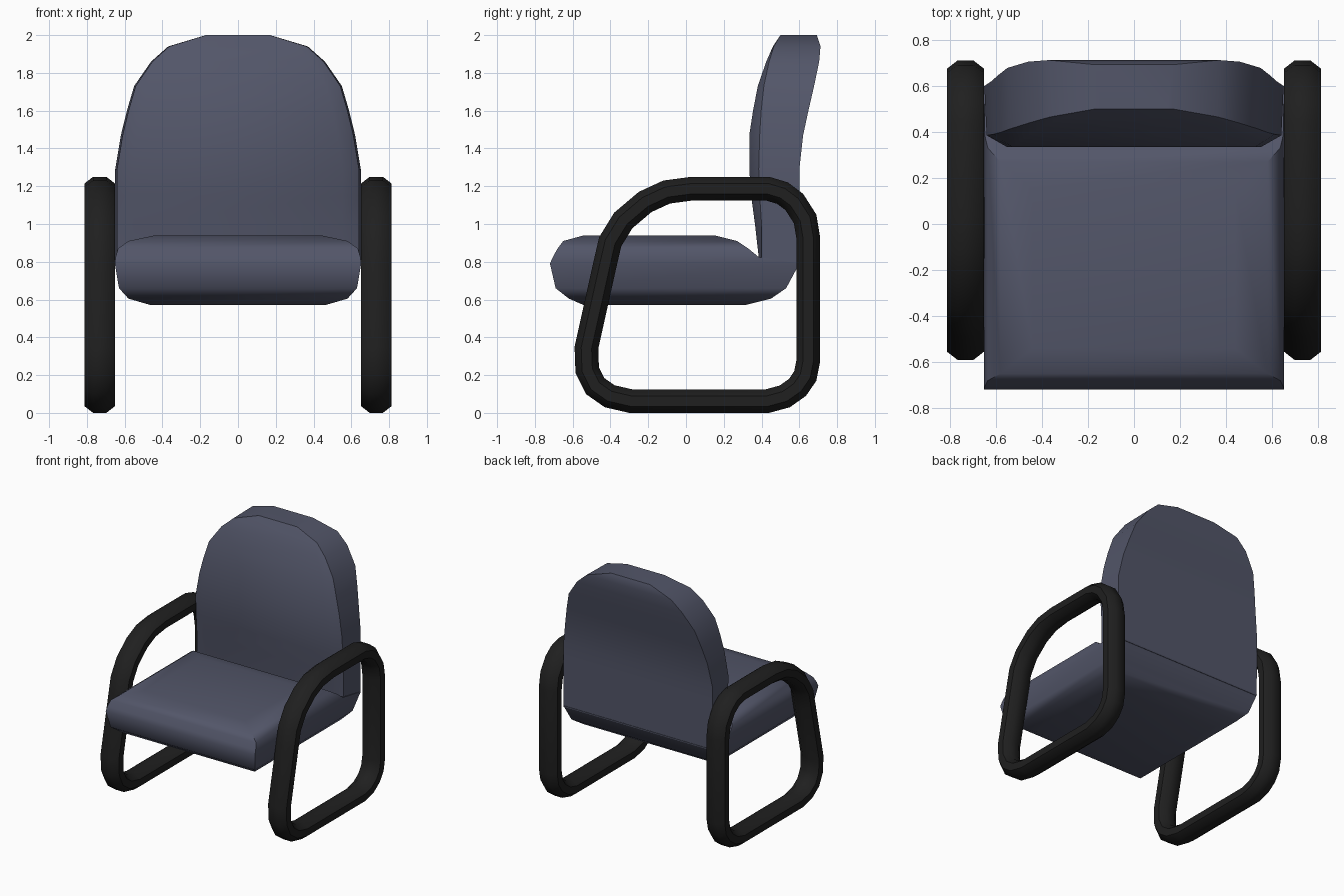
import bpy, bmesh, math
from mathutils import Vector

if "Cube" in bpy.data.objects:
    bpy.data.objects.remove(bpy.data.objects["Cube"])


def material(name, rgb):
    m = bpy.data.materials.new(name)
    m.diffuse_color = (*rgb, 1)
    m.use_nodes = True
    m.node_tree.nodes["Principled BSDF"].inputs["Base Color"].default_value = m.diffuse_color
    return m


FABRIC = material("slate blue fabric", (0.085, 0.092, 0.14))
BLACK = material("black plastic", (0.014, 0.014, 0.014))


def loft(name, rings, mat, closed=False, angle=35):
    """Skin a list of equal-sized rings, capped unless closed into a loop."""
    bm = bmesh.new()
    vs = [[bm.verts.new(p) for p in r] for r in rings]
    n, m = len(rings), len(rings[0])
    for i in range(n if closed else n - 1):
        a, b = vs[i], vs[(i + 1) % n]
        for j in range(m):
            k = (j + 1) % m
            bm.faces.new((a[j], a[k], b[k], b[j]))
    if not closed:
        bm.faces.new(vs[0])
        bm.faces.new(vs[-1])
    bmesh.ops.recalc_face_normals(bm, faces=bm.faces)
    me = bpy.data.meshes.new(name)
    bm.to_mesh(me)
    bm.free()
    me.materials.append(mat)
    ob = bpy.data.objects.new(name, me)
    bpy.context.collection.objects.link(ob)
    bpy.ops.object.select_all(action='DESELECT')
    ob.select_set(True)
    bpy.context.view_layer.objects.active = ob
    bpy.ops.object.shade_smooth_by_angle(angle=math.radians(angle))
    return ob


# Seat cushion: stacked rectangles (z, half width, front y, back y)
seat = [(0.57, 0.46, -0.54, 0.31), (0.605, 0.58, -0.62, 0.45),
        (0.66, 0.63, -0.69, 0.53), (0.79, 0.652, -0.72, 0.60),
        (0.825, 0.648, -0.705, 0.385), (0.87, 0.635, -0.68, 0.33),
        (0.91, 0.58, -0.65, 0.27), (0.94, 0.44, -0.54, 0.15)]
loft("seat", [[(-w, f, z), (w, f, z), (w, b, z), (-w, b, z)]
              for z, w, f, b in seat], FABRIC, angle=40)

# Backrest: (z, half width, front centre y, front edge y, back y)
back = [(0.78, 0.65, 0.39, 0.40, 0.598), (1.00, 0.65, 0.365, 0.40, 0.60),
        (1.15, 0.65, 0.345, 0.39, 0.60), (1.29, 0.65, 0.335, 0.385, 0.60),
        (1.47, 0.62, 0.335, 0.39, 0.62), (1.60, 0.588, 0.355, 0.398, 0.648),
        (1.73, 0.55, 0.38, 0.412, 0.678), (1.86, 0.46, 0.425, 0.44, 0.705),
        (1.94, 0.37, 0.46, 0.465, 0.712), (2.00, 0.17, 0.50, 0.50, 0.692)]
loft("backrest", [[(-w * .985, e, z), (-w * .85, c, z), (w * .85, c, z),
                   (w * .985, e, z), (w, b, z), (-w, b, z)]
                  for z, w, c, e, b in back], FABRIC)

# Arm loops: outer outline in (y, z), counter-clockwise from the bottom
outline = [(-0.30, 0), (0.44, 0), (0.55, 0.03), (0.635, 0.09), (0.69, 0.17),
           (0.71, 0.27), (0.71, 0.93), (0.69, 1.05), (0.62, 1.16),
           (0.54, 1.22), (0.44, 1.25), (0.03, 1.25), (-0.12, 1.23),
           (-0.25, 1.17), (-0.38, 1.06), (-0.46, 0.93), (-0.49, 0.80),
           (-0.59, 0.35), (-0.585, 0.21), (-0.53, 0.10), (-0.43, 0.03)]
# Tube section: (offset in x, depth inward from the outline)
section = [(-0.035, 0), (0.035, 0), (0.08, 0.035), (0.08, 0.09),
           (0.035, 0.125), (-0.035, 0.125), (-0.08, 0.09), (-0.08, 0.035)]


def arm_rings(cx):
    pts = [Vector(p) for p in outline]
    rings = []
    for i, p in enumerate(pts):
        d0 = (p - pts[i - 1]).normalized()
        d1 = (pts[(i + 1) % len(pts)] - p).normalized()
        n0, n1 = Vector((-d0.y, d0.x)), Vector((-d1.y, d1.x))
        mitre = (n0 + n1) / (1 + n0.dot(n1))
        rings.append([(cx + dx, p.x + mitre.x * d, p.y + mitre.y * d)
                      for dx, d in section])
    return rings


for side, s in (("left", -1), ("right", 1)):
    loft(side + "_arm_frame", arm_rings(s * 0.732), BLACK, closed=True, angle=50)
